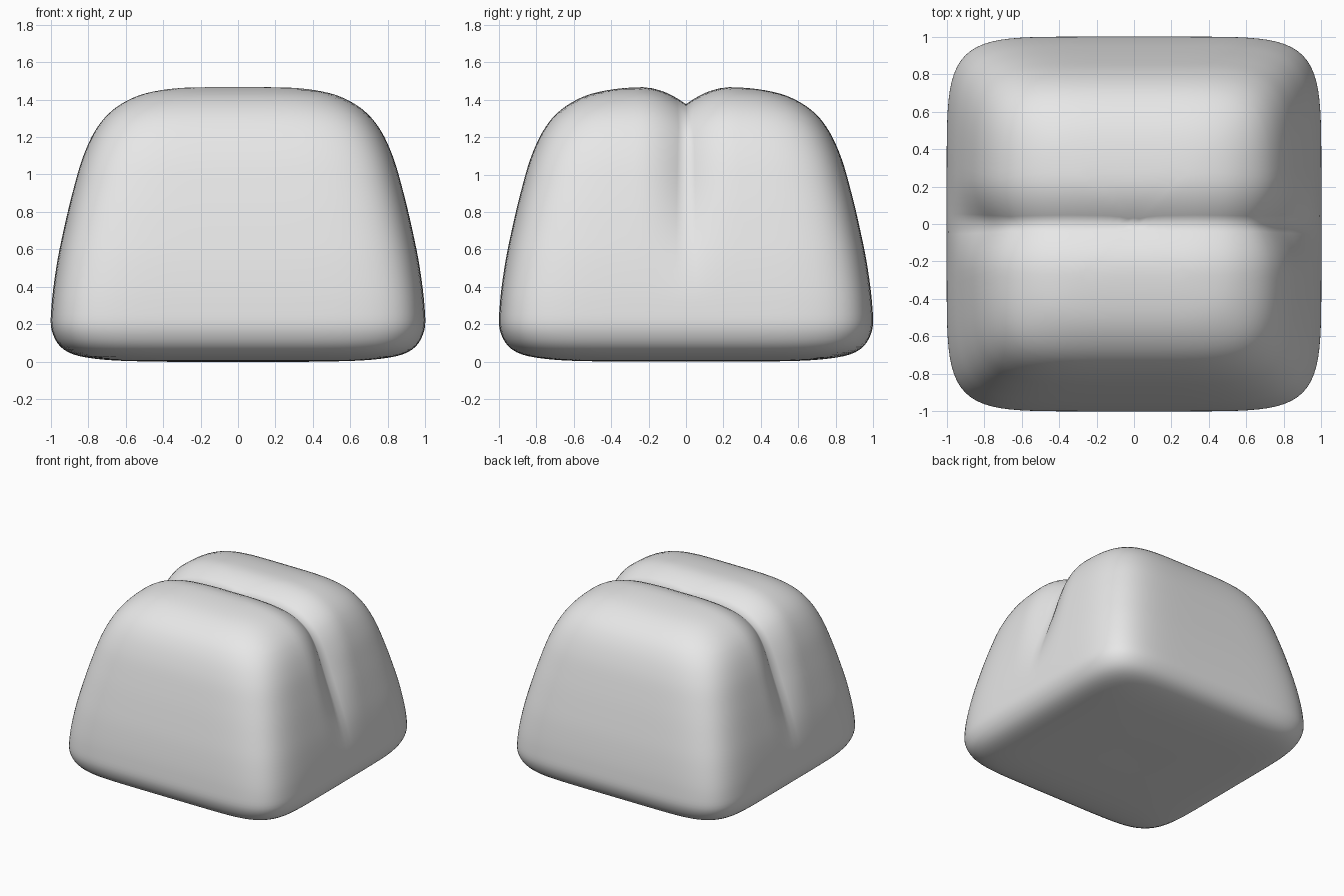
import bpy, bmesh, math
from mathutils import Vector

if "Cube" in bpy.data.objects:
    bpy.data.objects.remove(bpy.data.objects["Cube"], do_unlink=True)

# Half outline (half width, height) from top centre round to bottom centre
OUTLINE = [Vector(p) for p in (
    (0, 1.47), (.18, 1.47), (.38, 1.457), (.54, 1.42), (.67, 1.345), (.76, 1.24),
    (.83, 1.09), (.885, .9), (.93, .71), (.968, .52), (.995, .31), (.993, .16),
    (.915, .055), (.73, .012), (.4, 0), (0, 0))]
TOP_END, SIDE_END, LAST = 4.5, 11.5, len(OUTLINE) - 1


def outline(t):
    """Smooth point on the half outline."""
    i = min(int(t), LAST - 1)
    f = t - i
    a, b, c, d = (OUTLINE[min(max(i + k, 0), LAST)] for k in (-1, 0, 1, 2))
    return b + f / 2 * (c - a + f * (2 * a - 5 * b + 4 * c - d + f * (3 * (b - c) + d - a)))


def shape(co):
    """Turn a point on the unit box into a point on the grooved body."""
    u, v, w = co
    m = max(abs(u), abs(v))
    if m < 1e-5:
        t = 0 if w > 0 else LAST
    elif w > .9999:
        t = TOP_END * m
    elif w < -.9999:
        t = LAST - (LAST - SIDE_END) * m
    else:
        t = TOP_END + (SIDE_END - TOP_END) * (1 - w) / 2
    half, z = outline(t)
    # rounded square section, rounder towards the top
    n = 6.6 - 2 * min(max((z - .3) / 1.1, 0), 1)
    length = (abs(u) ** n + abs(v) ** n) ** (1 / n) or 1
    x, y = half * u / length, half * v / length
    # groove pressed along the outline normal, fading down the sides
    fade = min(max((z - .3) / .8, 0), 1)
    depth = .095 * fade * fade * (3 - 2 * fade) * max(0, 1 - abs(y) / .26) ** 2
    tangent = (outline(min(t + .05, LAST)) - outline(max(t - .05, 0))).normalized()
    side = u / m if m > 1e-5 else 0
    return Vector((x + depth * tangent.y * side, y, z - depth * tangent.x))


# Body
bm = bmesh.new()
bmesh.ops.create_cube(bm, size=2)
bmesh.ops.subdivide_edges(bm, edges=bm.edges[:], cuts=35, use_grid_fill=True)
for vert in bm.verts:
    vert.co = shape(vert.co)
bmesh.ops.recalc_face_normals(bm, faces=bm.faces[:])
mesh = bpy.data.meshes.new("grooved_body")
bm.to_mesh(mesh)
bm.free()
mesh.shade_smooth()
body = bpy.data.objects.new("grooved_body", mesh)
bpy.context.collection.objects.link(body)

# Material
grey = bpy.data.materials.new("light_grey")
grey.use_nodes = True
colour = (.8, .8, .8, 1)
grey.diffuse_color = colour
grey.node_tree.nodes["Principled BSDF"].inputs["Base Color"].default_value = colour
mesh.materials.append(grey)
